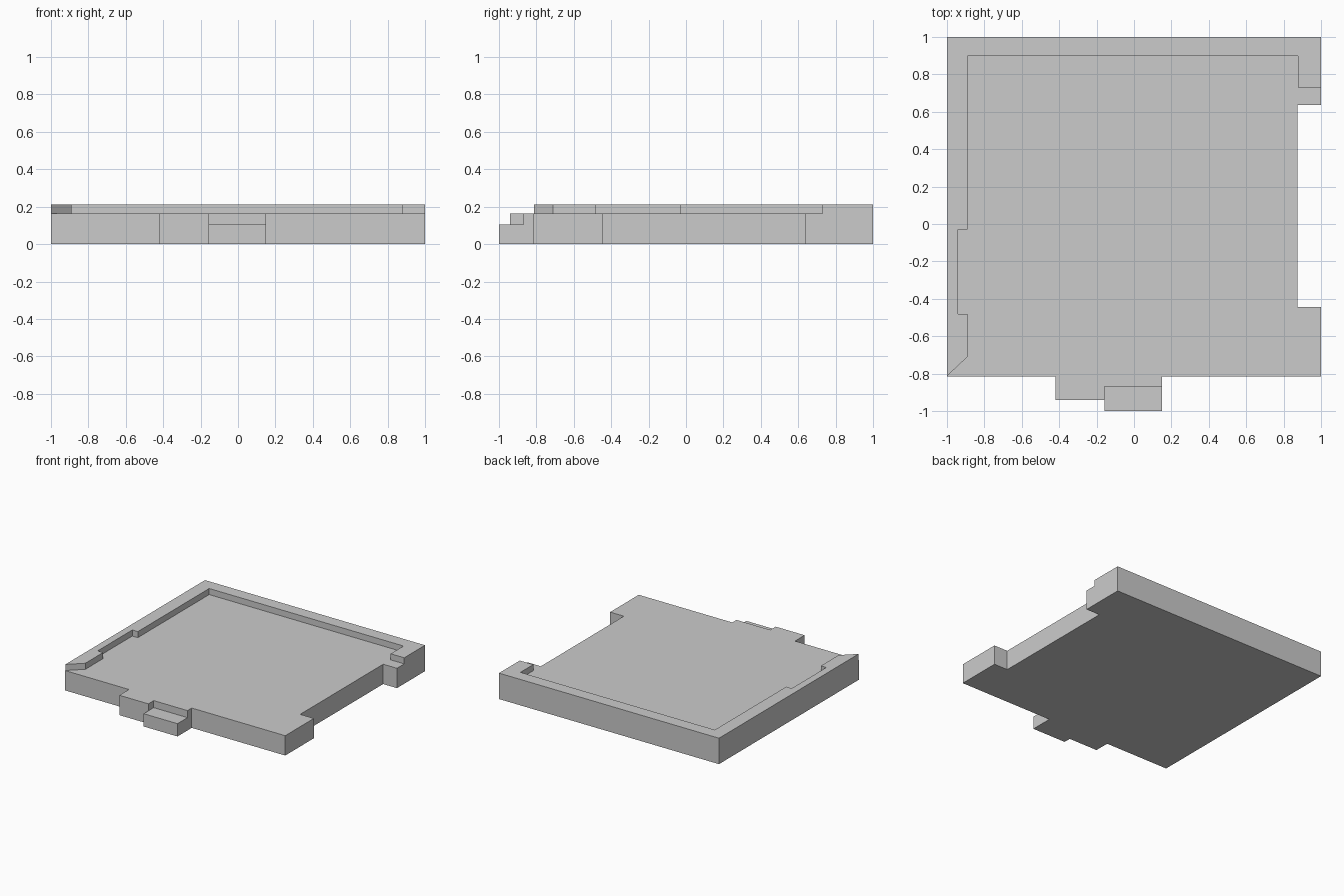
import bpy, bmesh

if "Cube" in bpy.data.objects:
    bpy.data.objects.remove(bpy.data.objects["Cube"])

FLOOR, TOP, STEP = 0.163, 0.213, 0.105


def prism(name, points, z0, z1):
    """Extrude a counter-clockwise outline from z0 to z1."""
    bm = bmesh.new()
    face = bm.faces.new([bm.verts.new((x, y, z0)) for x, y in points])
    ext = bmesh.ops.extrude_face_region(bm, geom=[face], use_keep_orig=True)
    verts = [g for g in ext["geom"] if isinstance(g, bmesh.types.BMVert)]
    bmesh.ops.translate(bm, verts=verts, vec=(0, 0, z1 - z0))
    bmesh.ops.recalc_face_normals(bm, faces=bm.faces[:])
    mesh = bpy.data.meshes.new(name)
    bm.to_mesh(mesh)
    bm.free()
    obj = bpy.data.objects.new(name, mesh)
    bpy.context.collection.objects.link(obj)
    return obj


def cut(target, name, points, z0):
    """Remove everything above z0 inside the outline."""
    cutter = prism(name, points, z0, 0.4)
    cutter.hide_render = True
    cutter.display_type = 'WIRE'
    mod = target.modifiers.new(name, 'BOOLEAN')
    mod.operation = 'DIFFERENCE'
    mod.solver = 'EXACT'
    mod.object = cutter


# Tray body: full outline with front tab and right-hand notch
tray = prism("tray", [
    (-1, -0.815), (-0.42, -0.815), (-0.42, -0.94), (-0.157, -0.94),
    (-0.157, -1), (0.15, -1), (0.15, -0.815), (1, -0.815), (1, -0.443),
    (0.875, -0.443), (0.875, 0.635), (1, 0.635), (1, 1), (-1, 1)], 0, TOP)

# Floor recess, leaving the raised rim on the left, back and right corner
cut(tray, "floor_cutter", [
    (-1.11, -0.917), (-1.11, -1.2), (1.2, -1.2), (1.2, 0.73), (0.877, 0.73),
    (0.877, 0.897), (-0.89, 0.897), (-0.89, -0.03), (-0.94, -0.03),
    (-0.94, -0.48), (-0.89, -0.48), (-0.89, -0.71)], FLOOR)

# Lowered step on the front tab
cut(tray, "step_cutter", [
    (-0.3, -1.2), (0.3, -1.2), (0.3, -0.87), (-0.157, -0.87),
    (-0.157, -0.95), (-0.3, -0.95)], STEP)

# Apply the cuts and drop the cutters
bpy.context.view_layer.update()
evaluated = tray.evaluated_get(bpy.context.evaluated_depsgraph_get())
result = bpy.data.meshes.new_from_object(evaluated)
cutters = [m.object for m in tray.modifiers]
tray.modifiers.clear()
tray.data = result
for c in cutters:
    bpy.data.objects.remove(c)
